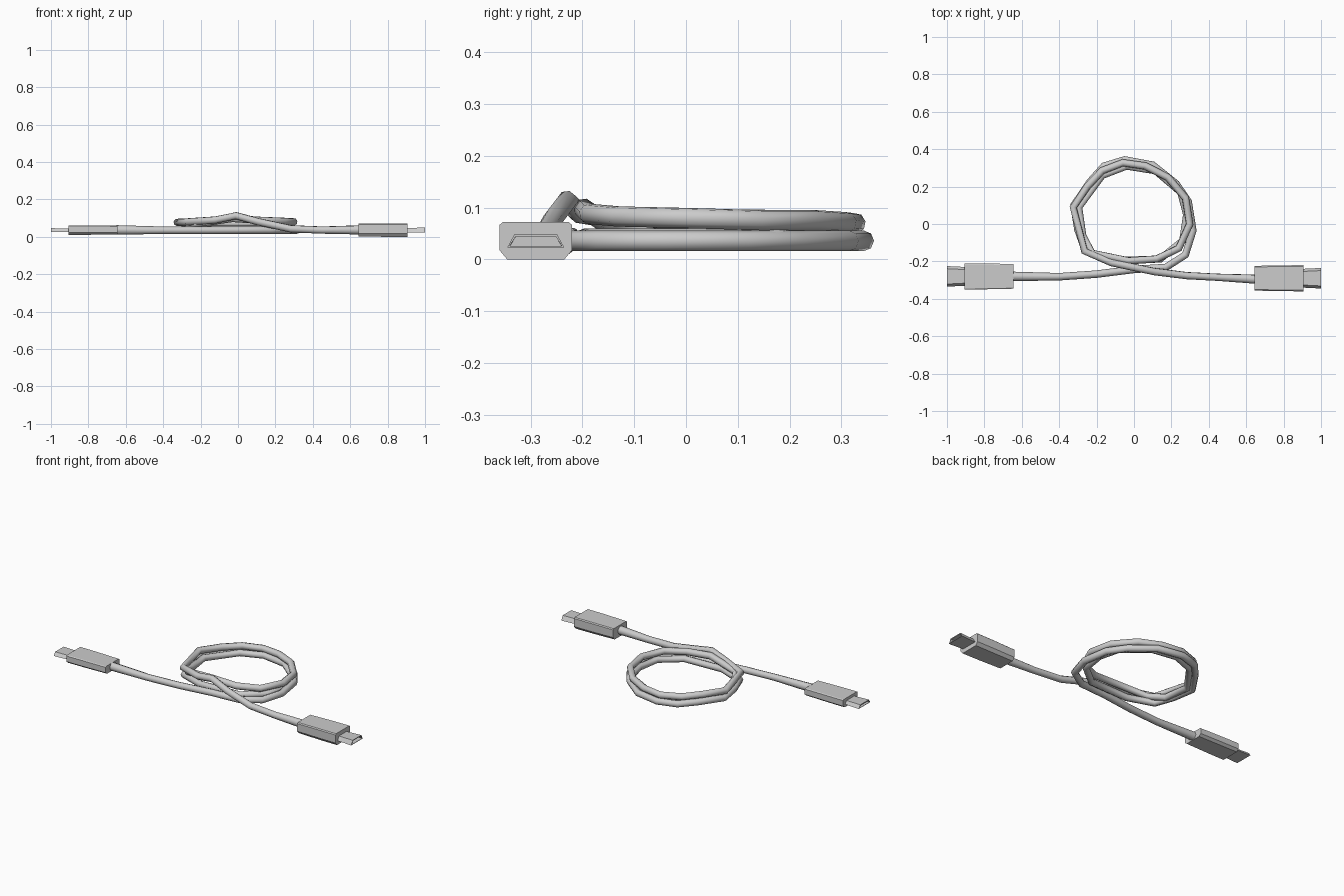
import bpy
import bmesh

cube = bpy.data.objects.get("Cube")
if cube:
    bpy.data.objects.remove(cube, do_unlink=True)

grey = bpy.data.materials.new("plain_grey")
grey.use_nodes = True
colour = (0.6, 0.6, 0.6, 1)
grey.diffuse_color = colour
grey.node_tree.nodes["Principled BSDF"].inputs["Base Color"].default_value = colour


def finish(name, mesh, angle):
    """Link a mesh as a named part and smooth its shallow edges."""
    mesh.materials.clear()
    mesh.materials.append(grey)
    part = bpy.data.objects.new(name, mesh)
    bpy.context.collection.objects.link(part)
    bpy.ops.object.select_all(action="DESELECT")
    part.select_set(True)
    bpy.context.view_layer.objects.active = part
    bpy.ops.object.shade_smooth_by_angle(angle=angle)


def loft(name, sections, hollow=0.0):
    """Join matching cross-sections; optionally sink a socket in the last."""
    bm = bmesh.new()
    rings = [[bm.verts.new(p) for p in section] for section in sections]
    for a, b in zip(rings, rings[1:]):
        for i in range(len(a)):
            j = (i + 1) % len(a)
            bm.faces.new((a[i], a[j], b[j], b[i]))
    bm.faces.new(rings[0])
    end = bm.faces.new(rings[-1])
    bmesh.ops.recalc_face_normals(bm, faces=bm.faces)
    if hollow:
        bmesh.ops.inset_region(bm, faces=[end], thickness=0.005)
        inner = bmesh.ops.extrude_discrete_faces(bm, faces=[end])["faces"][0]
        bmesh.ops.translate(bm, verts=inner.verts, vec=-inner.normal * hollow)
    mesh = bpy.data.meshes.new(name)
    bm.to_mesh(mesh)
    bm.free()
    finish(name, mesh, 0.4)


def housing_ring(x, y, z, half_width, half_height):
    """Rectangle with cut corners, deeper along the bottom."""
    w, h = half_width, half_height
    shape = [(-w + 0.015, -h), (w - 0.015, -h), (w, -h * 0.5), (w, h * 0.85),
             (w - 0.006, h), (-w + 0.006, h), (-w, h * 0.85), (-w, -h * 0.5)]
    return [(x, y + dy, z + dz) for dy, dz in shape]


def contact_ring(x, y, z, half_width, half_height):
    """Trapezoid, wider at the bottom."""
    w, h = half_width, half_height
    shape = [(-w, -h), (w, -h), (w - 0.014, h), (-w + 0.014, h)]
    return [(x, y + dy, z + dz) for dy, dz in shape]


def connector(prefix, side, y, z, half_height, tip_height):
    """Moulded housing with a hollow metal contact sleeve."""
    loft(prefix + "_housing", [
        housing_ring(side * 0.645, y, z, 0.066, half_height * 0.95),
        housing_ring(side * 0.79, y, z, 0.069, half_height),
        housing_ring(side * 0.905, y, z, 0.07, half_height)])
    loft(prefix + "_contact_sleeve", [
        contact_ring(side * 0.90, y, z, 0.05, tip_height * 0.9),
        contact_ring(side * 1.0, y, z, 0.055, tip_height)], hollow=0.085)


connector("left", 1, -0.29, 0.036, 0.036, 0.013)
connector("right", -1, -0.28, 0.036, 0.025, 0.01)

# Cable centre line: lead, outer and inner turns, top turn, crossing, lead
lead_in = [(-0.65, -0.28, 0.037), (-0.4, -0.282, 0.035),
           (-0.2, -0.268, 0.035), (0, -0.243, 0.036)]
outer_turn = [(0.17, -0.232), (0.275, -0.165), (0.315, -0.035), (0.29, 0.12),
              (0.225, 0.215), (0.1, 0.315), (-0.05, 0.343), (-0.16, 0.31),
              (-0.235, 0.225), (-0.322, 0.1), (-0.3, -0.03), (-0.262, -0.14)]
inner_turn = [(-0.11, -0.197), (0.14, -0.187), (0.26, -0.09), (0.282, 0.05),
              (0.25, 0.17), (0.115, 0.285), (-0.04, 0.31), (-0.17, 0.26),
              (-0.295, 0.09), (-0.275, -0.06)]
top_turn = [(-0.225, -0.155, 0.07), (-0.03, -0.197, 0.098),
            (0.12, -0.187, 0.088), (0.24, -0.13, 0.083), (0.298, 0, 0.08),
            (0.275, 0.14, 0.076), (0.18, 0.25, 0.076), (0.06, 0.31, 0.072),
            (-0.06, 0.327, 0.07), (-0.17, 0.285, 0.073),
            (-0.25, 0.2, 0.076), (-0.325, 0.09, 0.077), (-0.265, -0.145, 0.08)]
lead_out = [(-0.12, -0.207, 0.09), (-0.01, -0.23, 0.113),
            (0.11, -0.255, 0.08), (0.28, -0.276, 0.043),
            (0.45, -0.285, 0.036), (0.65, -0.295, 0.037)]
path = (lead_in + [(x, y, 0.036) for x, y in outer_turn]
        + [(x, y, 0.04) for x, y in inner_turn] + top_turn + lead_out)

curve = bpy.data.curves.new("cable_path", "CURVE")
curve.dimensions = "3D"
curve.bevel_depth = 0.021
curve.bevel_resolution = 2
curve.use_fill_caps = True
spline = curve.splines.new("POLY")
spline.points.add(len(path) - 1)
for point, place in zip(spline.points, path):
    point.co = (*place, 1)
    point.radius = 1.2 if abs(place[0]) > 0.6 else 0.95

# Turn the swept path into the finished cable
guide = bpy.data.objects.new("cable_guide", curve)
bpy.context.collection.objects.link(guide)
bpy.context.view_layer.update()
evaluated = guide.evaluated_get(bpy.context.evaluated_depsgraph_get())
cable_mesh = bpy.data.meshes.new_from_object(evaluated)
bpy.data.objects.remove(guide, do_unlink=True)
finish("coiled_cable", cable_mesh, 0.9)
